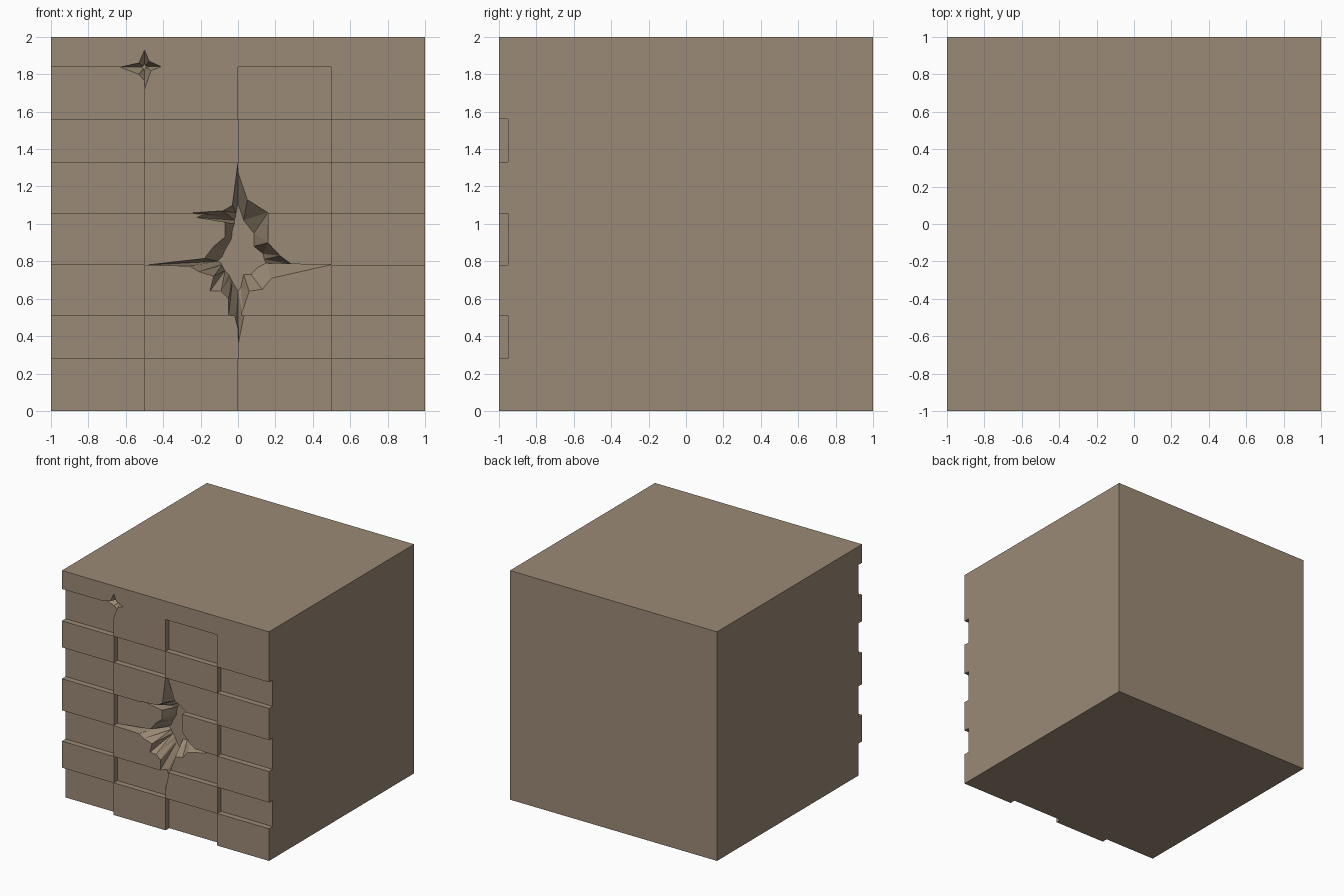
import bpy, bmesh

if "Cube" in bpy.data.objects:
    bpy.data.objects.remove(bpy.data.objects["Cube"])

COLS = [-1, -0.5, 0, 0.5, 1]
ROWS = [0, 0.28, 0.51, 0.78, 1.055, 1.33, 1.56, 1.84]


def mesh_object(name, bm):
    bmesh.ops.recalc_face_normals(bm, faces=bm.faces)
    mesh = bpy.data.meshes.new(name)
    bm.to_mesh(mesh)
    bm.free()
    ob = bpy.data.objects.new(name, mesh)
    bpy.context.collection.objects.link(ob)
    return ob


def add_box(bm, lo, hi):
    vs = bmesh.ops.create_cube(bm, size=1)["verts"]
    for v in vs:
        v.co = [(lo[i] + hi[i]) / 2 + v.co[i] * (hi[i] - lo[i]) for i in range(3)]


def surface_y(x, z):
    """Front level (recessed or raised) of the checkered wall."""
    if z >= 1.84:
        return -1.0
    c = sum(x >= a for a in COLS[1:4])
    r = sum(z >= a for a in ROWS[1:7])
    return -0.95 if (c + r) % 2 == 0 else -1.0


def crater(name, points):
    """Jagged hole: outlet ring, rim on the wall, inner ring (x, z, inner x, inner z, inner y)."""
    bm = bmesh.new()
    rings = [[bm.verts.new((p[0], -1.1, p[1])) for p in points],
             [bm.verts.new((p[0], surface_y(p[0], p[1]), p[1])) for p in points],
             [bm.verts.new((p[2], p[4], p[3])) for p in points]]
    n = len(points)
    for a, b in zip(rings, rings[1:]):
        for i in range(n):
            j = (i + 1) % n
            bm.faces.new((a[i], a[j], b[j], b[i]))
    bm.faces.new(rings[0])
    bm.faces.new(rings[2])
    bmesh.ops.triangulate(bm, faces=bm.faces[:])
    return mesh_object(name, bm)


# Solid block
bm = bmesh.new()
add_box(bm, (-1, -1, 0), (1, 1, 2))
block = mesh_object("stone_block", bm)

# Checkerboard of shallow recesses between the raised bricks
bm = bmesh.new()
g = 0.0007
for r in range(7):
    for c in range(4):
        if (r + c) % 2 == 0:
            x0 = COLS[c] + g if c else -1.1
            x1 = COLS[c + 1] - g if c < 3 else 1.1
            z0 = ROWS[r] + g if r else -0.1
            add_box(bm, (x0, -1.2, z0), (x1, -0.95, ROWS[r + 1] - g))
recesses = mesh_object("recess_cutter", bm)

# Large broken hole: rim x, z and inner x, z
big = [(0, 1.33, 0, 1.11), (.05, 1.13, .03, 1.02), (.16, 1.06, .085, .95),
       (.16, .90, .085, .88), (.225, .83, .135, .84), (.285, .785, .14, .81),
       (.5, .782, .15, .79), (.18, .71, .11, .77), (.13, .65, .07, .73),
       (.06, .64, .03, .73), (.03, .50, .015, .66), (.002, .36, 0, .64),
       (-.015, .50, -.012, .66), (-.05, .51, -.03, .69), (-.05, .60, -.04, .71),
       (-.09, .64, -.05, .73), (-.15, .64, -.07, .75), (-.13, .72, -.08, .77),
       (-.21, .745, -.085, .78), (-.26, .775, -.09, .79), (-.49, .78, -.11, .80),
       (-.18, .815, -.085, .825), (-.13, .88, -.07, .86), (-.07, .93, -.035, .92),
       (-.07, 1.01, -.03, .97), (-.22, 1.035, -.02, 1.0), (-.24, 1.06, -.02, 1.02),
       (-.08, 1.07, -.015, 1.03), (-.03, 1.10, -.01, 1.06)]
big_hole = crater("large_hole_cutter", [p + (-0.8,) for p in big])

# Small chip near the top left
chip = [(-.5, 1.93), (-.475, 1.87), (-.41, 1.841), (-.465, 1.82),
        (-.499, 1.72), (-.53, 1.80), (-.63, 1.838), (-.53, 1.86)]
small_hole = crater("small_chip_cutter",
                    [(x, z, -.5 + (x + .5) * .2, 1.84 + (z - 1.84) * .2, -0.89) for x, z in chip])

# Carve the block
for cutter in (recesses, big_hole, small_hole):
    m = block.modifiers.new(cutter.name, 'BOOLEAN')
    m.operation, m.solver, m.object = 'DIFFERENCE', 'EXACT', cutter
    cutter.hide_render = True
deps = bpy.context.evaluated_depsgraph_get()
carved = bpy.data.meshes.new_from_object(block.evaluated_get(deps))
block.modifiers.clear()
block.data = carved
for cutter in (recesses, big_hole, small_hole):
    bpy.data.objects.remove(cutter)

# Brown stone colour
stone = bpy.data.materials.new("stone")
stone.diffuse_color = (0.33, 0.255, 0.18, 1)
stone.use_nodes = True
stone.node_tree.nodes["Principled BSDF"].inputs["Base Color"].default_value = stone.diffuse_color
block.data.materials.clear()
block.data.materials.append(stone)
